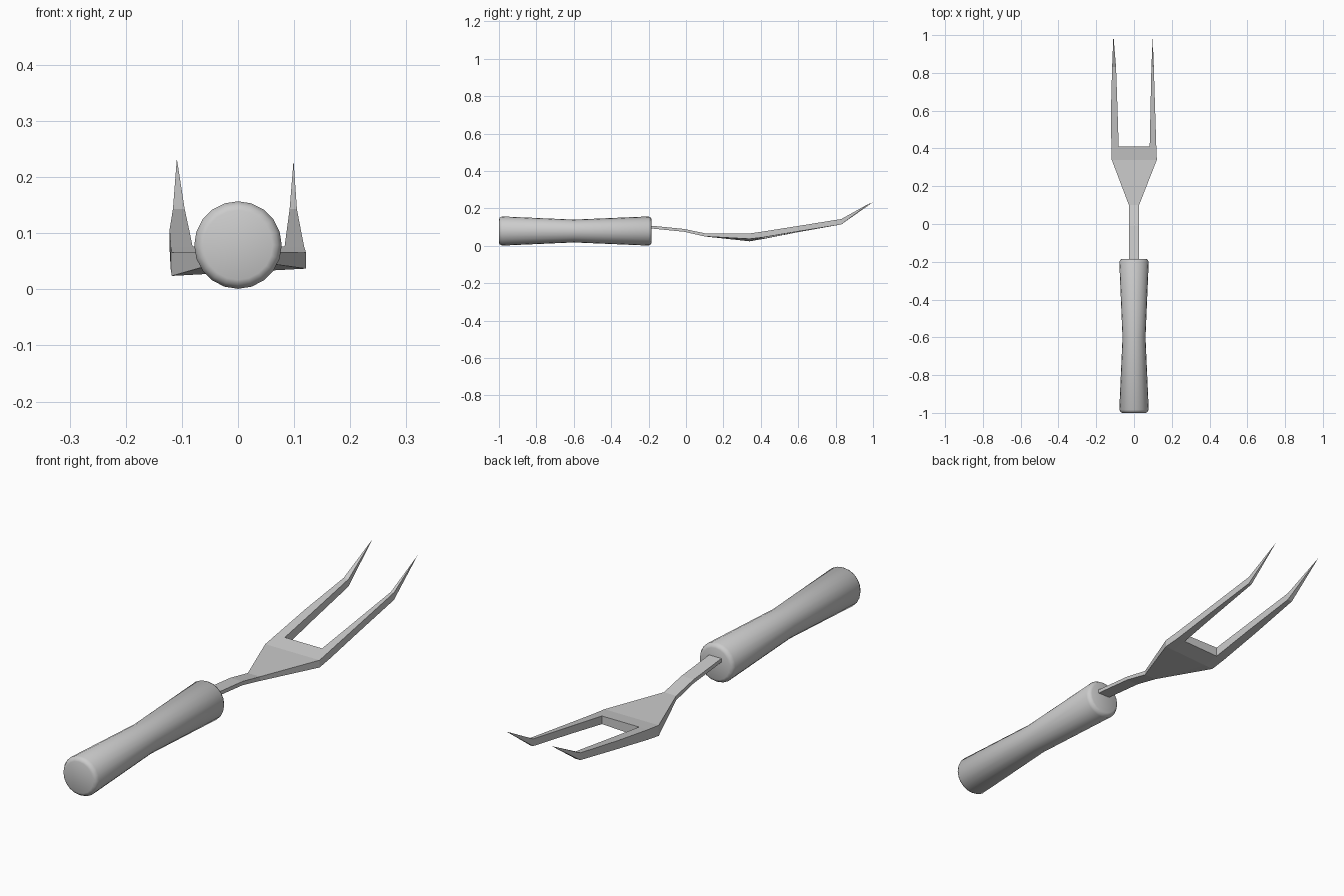
import bpy, bmesh
from math import sin, cos, pi, radians

if "Cube" in bpy.data.objects:
    bpy.data.objects.remove(bpy.data.objects["Cube"])


def make_object(name, bm):
    bmesh.ops.recalc_face_normals(bm, faces=bm.faces)
    mesh = bpy.data.meshes.new(name)
    bm.to_mesh(mesh)
    bm.free()
    ob = bpy.data.objects.new(name, mesh)
    bpy.context.collection.objects.link(ob)
    return ob


# Handle: waisted round grip turned about the y axis
SIDES, AXIS_Z = 20, 0.079
grip = [(-1.0, 0.062), (-0.996, 0.071), (-0.984, 0.078), (-0.6, 0.061),
        (-0.2, 0.078), (-0.188, 0.071), (-0.184, 0.062)]
bm = bmesh.new()
rings = [[bm.verts.new((r * sin(2 * pi * i / SIDES), y, AXIS_Z + r * cos(2 * pi * i / SIDES)))
          for i in range(SIDES)] for y, r in grip]
for a, b in zip(rings, rings[1:]):
    for i in range(SIDES):
        j = (i + 1) % SIDES
        bm.faces.new((a[i], a[j], b[j], b[i]))
bm.faces.new(rings[0])
bm.faces.new(rings[-1])
handle = make_object("handle", bm)
bpy.context.view_layer.objects.active = handle
handle.select_set(True)
bpy.ops.object.shade_smooth_by_angle(angle=radians(60))
handle.select_set(False)

# Fork: four columns of points; the middle strip stops at the crotch
# y, outer left, inner left, inner right, outer right, top z, bottom z left, bottom z right
stations = [
    (-0.30, -0.027, -0.018, 0.018, 0.027, 0.110, 0.095, 0.095),
    (-0.18, -0.027, -0.018, 0.018, 0.027, 0.107, 0.092, 0.092),
    (-0.01, -0.027, -0.018, 0.018, 0.027, 0.090, 0.075, 0.075),
    (0.10, -0.027, -0.018, 0.018, 0.027, 0.067, 0.050, 0.050),
    (0.34, -0.118, -0.079, 0.081, 0.121, 0.066, 0.024, 0.037),
    (0.41, -0.120, -0.081, 0.083, 0.118, 0.076, 0.036, 0.045),
    (0.60, -0.122, -0.087, 0.087, 0.112, 0.106, 0.073, 0.077),
    (0.83, -0.116, -0.095, 0.092, 0.105, 0.143, 0.114, 0.114),
]
CROTCH = 5
bm = bmesh.new()
grid = []
for y, *xs, top, low_l, low_r in stations:
    row = []
    for x in xs:
        t = (x - xs[0]) / (xs[3] - xs[0])
        row.append((bm.verts.new((x, y, top)),
                    bm.verts.new((x, y, low_l + t * (low_r - low_l)))))
    grid.append(row)


def wall(a, b):
    bm.faces.new((a[0], b[0], b[1], a[1]))


for k, (a, b) in enumerate(zip(grid, grid[1:])):
    for c in range(3):
        if c == 1 and k >= CROTCH:
            continue
        for s in (0, 1):
            bm.faces.new((a[c][s], a[c + 1][s], b[c + 1][s], b[c][s]))
    for c in ((0, 3) if k < CROTCH else (0, 1, 2, 3)):
        wall(a[c], b[c])
for c in range(3):
    wall(grid[0][c], grid[0][c + 1])
wall(grid[CROTCH][1], grid[CROTCH][2])

# Pointed tine tips
for c, tip in ((0, (-0.109, 1.0, 0.233)), (2, (0.099, 0.987, 0.230))):
    p = bm.verts.new(tip)
    l, r = grid[-1][c], grid[-1][c + 1]
    loop = [l[0], r[0], r[1], l[1]]
    for i in range(4):
        bm.faces.new((loop[i], loop[(i + 1) % 4], p))
make_object("fork_blade", bm)
